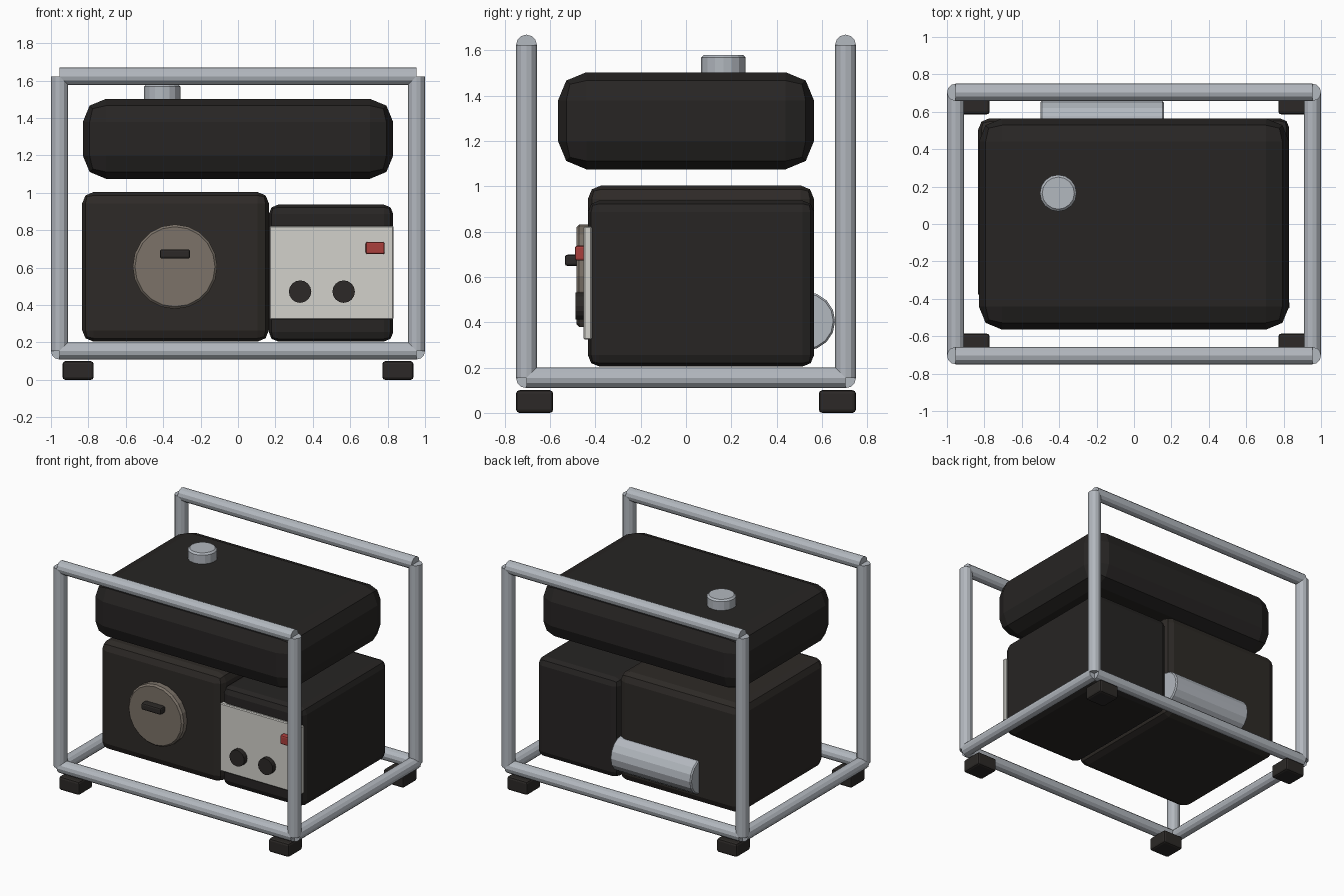
import bpy, math
from mathutils import Vector

if "Cube" in bpy.data.objects:
    bpy.data.objects.remove(bpy.data.objects["Cube"])


def material(name, rgb):
    m = bpy.data.materials.new(name)
    m.diffuse_color = (*rgb, 1)
    m.use_nodes = True
    m.node_tree.nodes["Principled BSDF"].inputs["Base Color"].default_value = m.diffuse_color
    return m


STEEL = material("steel", (0.45, 0.48, 0.52))
BLACK = material("black_paint", (0.02, 0.018, 0.017))
ENGINE = material("engine_paint", (0.027, 0.023, 0.02))
RUBBER = material("rubber", (0.025, 0.022, 0.02))
TAN = material("starter_metal", (0.2, 0.17, 0.14))
CREAM = material("panel_cream", (0.65, 0.64, 0.6))
RED = material("switch_red", (0.4, 0.05, 0.045))


def finish(ob, name, mat, bevel, segments):
    ob.name = name
    ob.data.materials.append(mat)
    if bevel:
        mod = ob.modifiers.new("bevel", 'BEVEL')
        mod.width, mod.segments = bevel, segments
        mod.limit_method = 'ANGLE'
        mod.angle_limit = math.radians(40)
    return ob


def box(name, lo, hi, mat, bevel=0.0, segments=2):
    lo, hi = Vector(lo), Vector(hi)
    bpy.ops.mesh.primitive_cube_add(size=1, location=(lo + hi) / 2)
    ob = bpy.context.object
    ob.scale = hi - lo
    bpy.ops.object.transform_apply(location=False, rotation=False, scale=True)
    return finish(ob, name, mat, bevel, segments)


def rod(name, a, b, radius, mat, sides=12, bevel=0.0, segments=1):
    a, b = Vector(a), Vector(b)
    d = b - a
    bpy.ops.mesh.primitive_cylinder_add(
        vertices=sides, radius=radius, depth=d.length, location=(a + b) / 2,
        rotation=d.to_track_quat('Z', 'Y').to_euler())
    return finish(bpy.context.object, name, mat, bevel, segments)


# Tube frame: base rectangle, four posts, front and back top rails
X, Y, Z0, Z1, R = 0.954, 0.704, 0.155, 1.623, 0.046
for s, side in ((-1, "front"), (1, "back")):
    for z, level in ((Z0, "base"), (Z1, "top")):
        rod(f"{side}_{level}_rail", (-X, s * Y, z), (X, s * Y, z), R, STEEL)
    for t, hand in ((-1, "left"), (1, "right")):
        rod(f"{side}_{hand}_post", (t * X, s * Y, Z0), (t * X, s * Y, Z1), R, STEEL)
        # Rubber feet
        cx, cy = t * 0.855, s * 0.668
        box(f"{side}_{hand}_foot", (cx - 0.083, cy - 0.082, 0),
            (cx + 0.083, cy + 0.082, 0.1), RUBBER, 0.015)
for t, hand in ((-1, "left"), (1, "right")):
    rod(f"{hand}_base_rail", (t * X, -Y, Z0), (t * X, Y, Z0), R, STEEL)

# Fuel tank with cap
box("fuel_tank", (-0.83, -0.565, 1.075), (0.83, 0.565, 1.503), BLACK, 0.125, 2)
rod("fuel_cap", (-0.405, 0.165, 1.48), (-0.405, 0.165, 1.58), 0.098, STEEL, 16, 0.012)

# Engine and alternator housings
box("engine_block", (-0.833, -0.433, 0.205), (0.165, 0.565, 1.004), ENGINE, 0.06, 2)
box("alternator_block", (0.165, -0.433, 0.205), (0.83, 0.565, 0.937), BLACK, 0.05, 2)

# Recoil starter and pull handle
rod("recoil_starter", (-0.337, -0.40, 0.605), (-0.337, -0.484, 0.605), 0.226, TAN, 20, 0.012)
box("starter_handle", (-0.418, -0.535, 0.648), (-0.256, -0.475, 0.698), RUBBER, 0.012)

# Control panel with sockets and switch
box("control_panel", (0.168, -0.452, 0.323), (0.832, -0.415, 0.823), CREAM, 0.006, 1)
for i, x in enumerate((0.332, 0.565)):
    rod(f"outlet_socket_{i + 1}", (x, -0.44, 0.472), (x, -0.488, 0.472), 0.06, RUBBER, 16)
box("power_switch", (0.683, -0.49, 0.672), (0.784, -0.44, 0.738), RED, 0.01)

# Muffler at the back
rod("muffler", (-0.5, 0.528, 0.405), (0.16, 0.528, 0.405), 0.13, STEEL, 16, 0.008)
